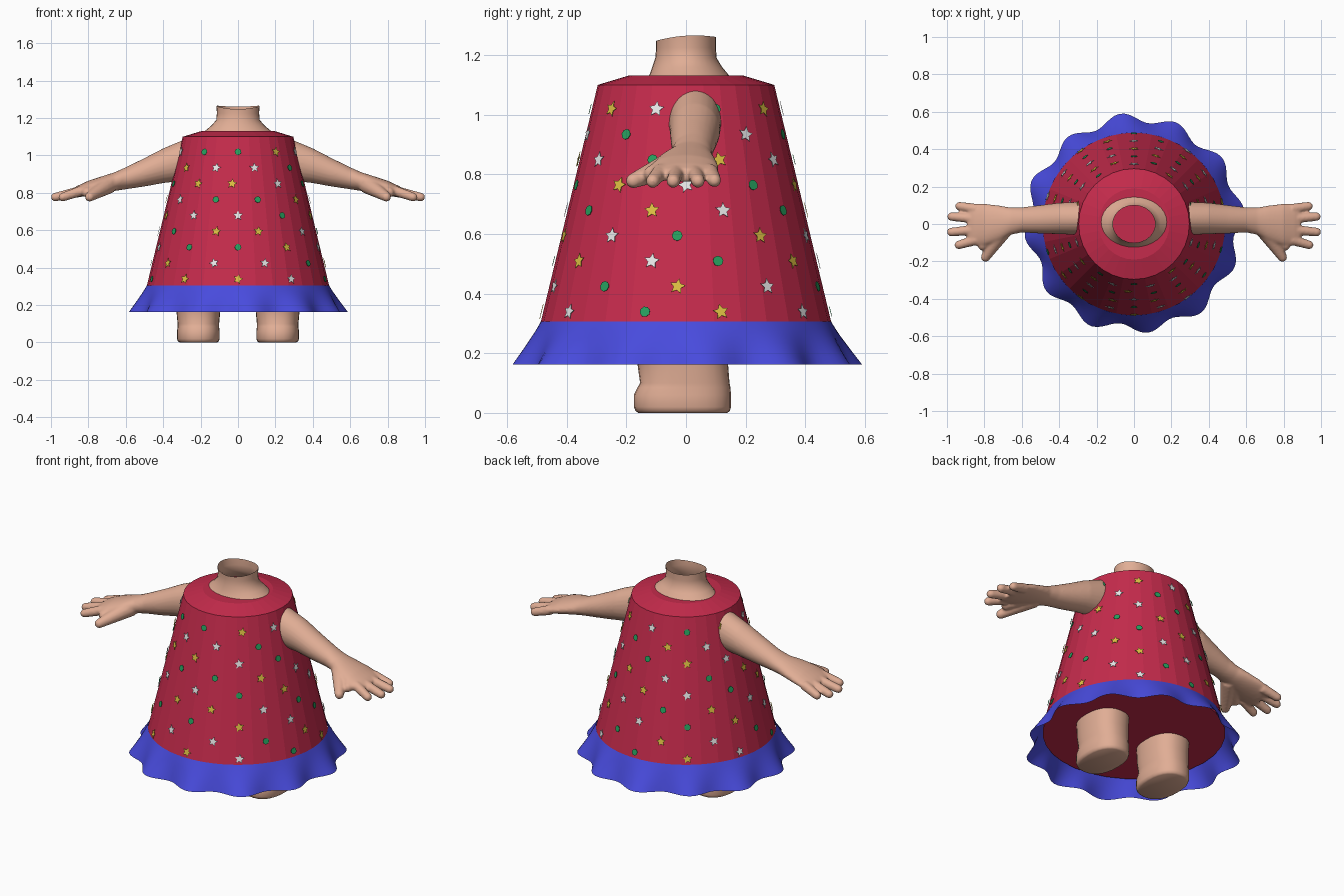
import bpy, bmesh, math, random
from mathutils import Vector

if "Cube" in bpy.data.objects:
    bpy.data.objects.remove(bpy.data.objects["Cube"])

random.seed(4)


def material(name, rgb):
    m = bpy.data.materials.new(name)
    m.diffuse_color = (*rgb, 1)
    m.use_nodes = True
    m.node_tree.nodes["Principled BSDF"].inputs["Base Color"].default_value = m.diffuse_color
    return m


SKIN = material("skin", (0.75, 0.42, 0.30))
RED = material("dress red", (0.56, 0.024, 0.072))
BLUE = material("ruffle blue", (0.065, 0.07, 0.72))
YELLOW = material("star yellow", (0.72, 0.52, 0.055))
WHITE = material("star white", (0.82, 0.82, 0.82))
GREEN = material("dot green", (0.02, 0.34, 0.11))


def finish(name, bm, mat, smooth=True):
    bmesh.ops.recalc_face_normals(bm, faces=bm.faces)
    me = bpy.data.meshes.new(name)
    bm.to_mesh(me)
    bm.free()
    me.materials.append(mat)
    ob = bpy.data.objects.new(name, me)
    bpy.context.collection.objects.link(ob)
    if smooth:
        bpy.context.view_layer.objects.active = ob
        ob.select_set(True)
        bpy.ops.object.shade_smooth_by_angle(angle=math.radians(50))
        ob.select_set(False)
    return ob


def skin_rings(bm, rings, cap_start=True, cap_end=True):
    """Join equal-length rings of points with quads."""
    vs = [[bm.verts.new(p) for p in ring] for ring in rings]
    n = len(vs[0])
    for a, b in zip(vs, vs[1:]):
        for i in range(n):
            j = (i + 1) % n
            bm.faces.new((a[i], a[j], b[j], b[i]))
    if cap_start:
        bm.faces.new(vs[0][::-1])
    if cap_end:
        bm.faces.new(vs[-1])


def ellipse(c, u, v, n, power=1.0):
    """Ring around c with half-axes u and v; power < 1 makes it boxier."""
    c, u, v = Vector(c), Vector(u), Vector(v)
    out = []
    for i in range(n):
        a = 2 * math.pi * i / n
        ca, sa = math.cos(a), math.sin(a)
        out.append(c + u * math.copysign(abs(ca) ** power, ca)
                   + v * math.copysign(abs(sa) ** power, sa))
    return out


def digit(bm, start, end, r0, r1, n=12):
    """Tapered finger with a round tip."""
    a, b = Vector(start), Vector(end)
    d = (b - a).normalized()
    u = d.cross(Vector((0, 0, 1))).normalized()
    v = u.cross(d)
    rings = [ellipse(a, u * r0, v * r0, n)]
    for k in range(5):
        t = math.radians(k * 20)
        c = b - d * r1 * (1 - math.sin(t))
        rings.append(ellipse(c, u * r1 * math.cos(t), v * r1 * math.cos(t), n))
    skin_rings(bm, rings)


# Dress: closed faceted cone with a sloped shoulder, running inside the hem
bm = bmesh.new()
skin_rings(bm, [ellipse((0, 0, z), (r, 0, 0), (0, r, 0), 32)
                for z, r in ((0.25, 0.495), (0.305, 0.487), (1.10, 0.296), (1.132, 0.19))])
finish("dress", bm, RED, smooth=False)

# Ruffle: wavy flared hem
bm = bmesh.new()
rings = []
for k in range(7):
    t = k / 6
    ring = []
    for i in range(144):
        a = 2 * math.pi * i / 144
        wave = math.cos(12 * (a - math.radians(97))) + 0.2 * math.sin(5 * a)
        r = 0.487 + 0.078 * t + 0.025 * t ** 1.3 * wave
        ring.append((r * math.cos(a), r * math.sin(a), 0.306 - 0.143 * t))
    rings.append(ring)
skin_rings(bm, rings[::-1], False, False)
finish("hem_ruffle", bm, BLUE)

# Neck: open tube flaring onto the shoulders, rim lower at the front
bm = bmesh.new()
rings = []
for z, rx, ry, yc in ((1.115, 0.195, 0.145, 0.01), (1.135, 0.172, 0.132, 0.01),
                      (1.16, 0.142, 0.117, 0.004), (1.19, 0.116, 0.103, 0),
                      (1.225, 0.113, 0.10, 0), (1.266, 0.115, 0.101, 0)):
    ring = ellipse((0, yc, z), (rx, 0, 0), (0, ry, 0), 32)
    if z > 1.25:
        for p in ring:
            p.z -= 0.018 * ((p.y - 0.03) / 0.13) ** 2
    rings.append(ring)
skin_rings(bm, rings, False, False)
finish("neck", bm, SKIN)

# Legs and arms, one per side
LEG = ((0, 0.100, 0.149, -0.011), (0.006, 0.109, 0.158, -0.011),
       (0.02, 0.114, 0.163, -0.012), (0.06, 0.114, 0.163, -0.012),
       (0.085, 0.111, 0.156, -0.007), (0.10, 0.111, 0.150, -0.004),
       (0.165, 0.117, 0.152, -0.011), (0.26, 0.120, 0.156, -0.011))
ARM = ((0.22, 0.03, 0.99, 0.087, 0.110), (0.30, 0.03, 0.972, 0.088, 0.108),
       (0.40, 0.03, 0.945, 0.084, 0.093), (0.50, 0.025, 0.91, 0.076, 0.076),
       (0.60, 0.022, 0.878, 0.067, 0.059), (0.66, 0.015, 0.86, 0.073, 0.050),
       (0.72, 0.003, 0.845, 0.096, 0.046), (0.80, -0.004, 0.825, 0.113, 0.040),
       (0.86, -0.004, 0.806, 0.113, 0.031), (0.89, -0.004, 0.797, 0.104, 0.022))
FINGERS = (((0.84, 0.080, 0.810), (0.955, 0.099, 0.772)),
           ((0.84, 0.028, 0.810), (0.998, 0.042, 0.772)),
           ((0.84, -0.030, 0.810), (1.000, -0.045, 0.772)),
           ((0.84, -0.084, 0.810), (0.958, -0.118, 0.770)))
for side, s in (("right", 1), ("left", -1)):
    bm = bmesh.new()
    skin_rings(bm, [ellipse((0.212 * s, yc, z), (rx, 0, 0), (0, ry, 0), 28, 0.85)
                    for z, rx, ry, yc in LEG])
    finish(side + "_leg", bm, SKIN)

    bm = bmesh.new()
    skin_rings(bm, [ellipse((x, yc, zc), (0, ry, 0), (0, 0, rz), 24)
                    for x, yc, zc, ry, rz in ARM])
    for a, b in FINGERS:
        digit(bm, a, b, 0.028, 0.0235)
    digit(bm, (0.69, -0.02, 0.845), (0.807, -0.197, 0.770), 0.050, 0.026)
    digit(bm, (0.74, -0.03, 0.835), (0.825, -0.135, 0.795), 0.040, 0.028)
    bmesh.ops.scale(bm, vec=(s, 1, 1), verts=bm.verts)
    arm = finish(side + "_arm", bm, SKIN)
    # Melt palm, thumb and fingers into one soft surface
    blend = arm.modifiers.new("blend", "REMESH")
    blend.mode = "VOXEL"
    blend.voxel_size = 0.007
    blend.use_smooth_shade = True
    soften = arm.modifiers.new("soften", "SMOOTH")
    soften.factor = 0.5
    soften.iterations = 5

# Stars and dots: thin plates in staggered rows, ten per row,
# with a few nudged around the dress (row, index): degrees
NUDGE = {(0, 1): 3, (0, 9): 2, (1, 0): -3, (1, 9): -2, (2, 0): -5, (3, 0): -2,
         (4, 2): 1.5, (5, 0): -3, (5, 2): -4, (5, 9): 2, (6, 2): 3, (6, 3): -4,
         (7, 2): -3.5, (7, 9): 2, (8, 2): 1.5, (8, 3): -4}
plates = [bmesh.new() for _ in range(3)]
slope = math.atan2(0.487 - 0.296, 1.10 - 0.305)
for row in range(9):
    z = 1.018 - 0.085 * row
    r = 0.487 - (z - 0.305) * 0.24
    for i in range(10):
        kind = (i - row) % 3
        a = math.radians(-90 + 36 * i + 18 * (row % 2) + NUDGE.get((row, i), 0))
        normal = Vector((math.cos(a) * math.cos(slope),
                         math.sin(a) * math.cos(slope), math.sin(slope)))
        tangent = Vector((-math.sin(a), math.cos(a), 0))
        up = normal.cross(tangent)
        centre = Vector((r * math.cos(a), r * math.sin(a), z))
        turn = random.uniform(-0.3, 0.3)
        n = 8 if kind == 0 else 10
        rings = []
        for lift in (0.005, 0.007):
            ring = []
            for k in range(n):
                t = math.pi / 2 + turn + 2 * math.pi * k / n
                rad = 0.018 if kind == 0 else (0.0275, 0.0135)[k % 2]
                ring.append(centre + normal * lift
                            + (tangent * math.cos(t) + up * math.sin(t)) * rad)
            rings.append(ring)
        skin_rings(plates[kind], rings)
for bm, name, mat in zip(plates, ("green_dots", "yellow_stars", "white_stars"),
                         (GREEN, YELLOW, WHITE)):
    finish(name, bm, mat, smooth=False)
